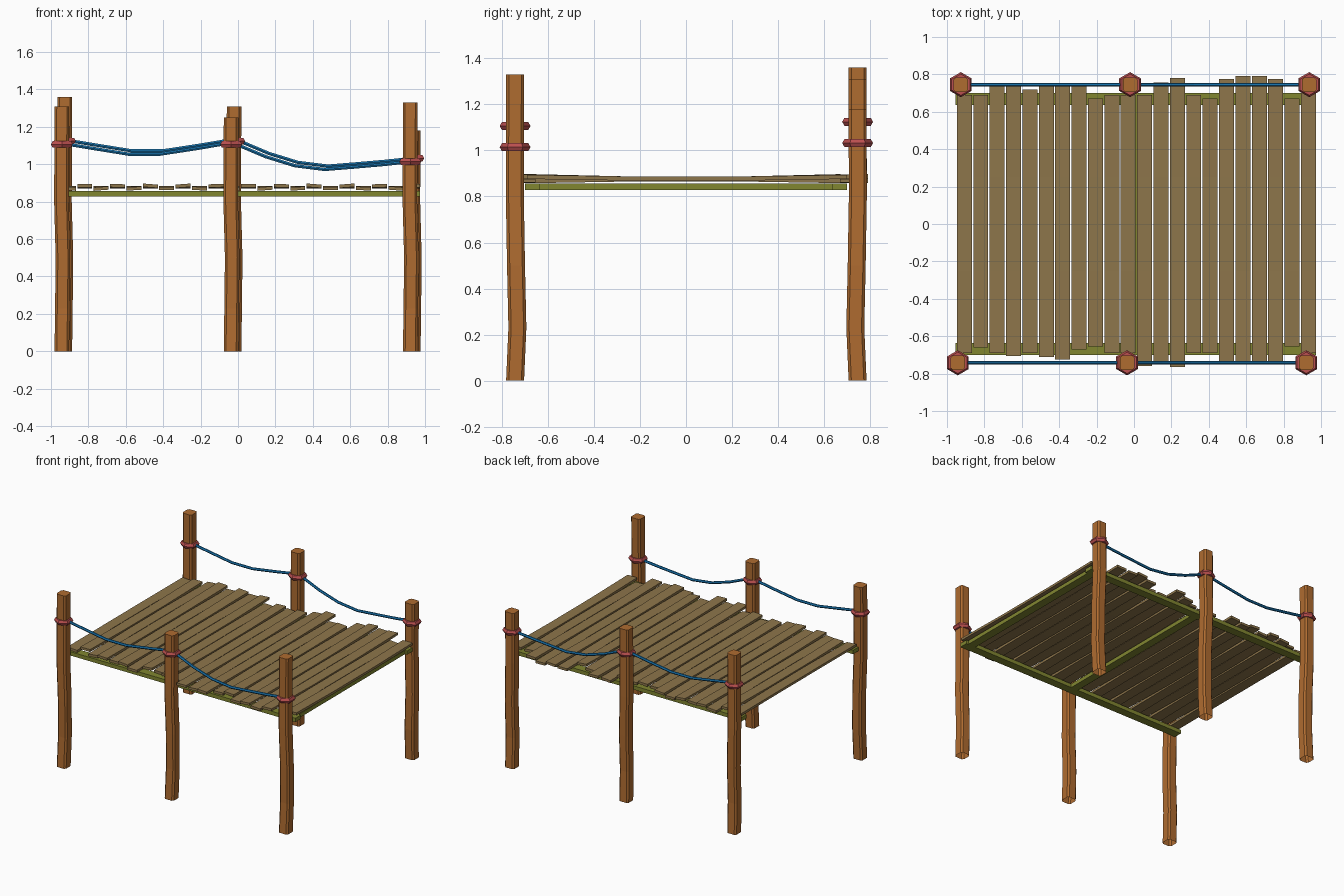
import bpy, bmesh, math
from math import cos, sin, pi

if "Cube" in bpy.data.objects:
    bpy.data.objects.remove(bpy.data.objects["Cube"])


def material(name, rgb):
    m = bpy.data.materials.new(name)
    m.diffuse_color = (*rgb, 1)
    m.use_nodes = True
    m.node_tree.nodes["Principled BSDF"].inputs["Base Color"].default_value = m.diffuse_color
    return m


POST = material("post_wood", (0.43, 0.15, 0.03))
PLANK = material("plank_wood", (0.27, 0.18, 0.07))
BEAM = material("beam_wood", (0.22, 0.24, 0.03))
ROPE = material("rope_blue", (0.01, 0.19, 0.46))
WRAP = material("wrap_red", (0.50, 0.08, 0.08))


def loft(name, rings, mat, closed=False, cap_start=True, cap_end=True):
    """Skin a list of equal-sized point rings into a flat-shaded mesh."""
    bm = bmesh.new()
    vs = [[bm.verts.new(p) for p in r] for r in rings]
    n = len(vs[0])
    for i in range(len(vs) if closed else len(vs) - 1):
        a, b = vs[i], vs[(i + 1) % len(vs)]
        for j in range(n):
            k = (j + 1) % n
            bm.faces.new((a[j], a[k], b[k], b[j]))
    if not closed:
        if cap_start:
            bm.faces.new(vs[0][::-1])
        if cap_end:
            bm.faces.new(vs[-1])
    bmesh.ops.recalc_face_normals(bm, faces=bm.faces)
    me = bpy.data.meshes.new(name)
    bm.to_mesh(me)
    bm.free()
    me.materials.append(mat)
    ob = bpy.data.objects.new(name, me)
    bpy.context.collection.objects.link(ob)
    return ob


def box(name, x0, x1, y0, y1, z0, z1, mat):
    return loft(name, [[(x0, y0, z), (x1, y0, z), (x1, y1, z), (x0, y1, z)]
                       for z in (z0, z1)], mat)


# crooked posts: chamfered square section, slight bend low down
def post(name, x, y, top):
    h, c = 0.039, 0.027
    section = [(h, -c), (h, c), (c, h), (-c, h), (-h, c), (-h, -c), (-c, -h), (c, -h)]
    s = 1 if y > 0 else -1
    bends = [(0, 0, 0), (0.23, 0.003, -0.010), (0.5, 0.006, -0.004),
             (0.8, -0.002, 0.001), (top, 0, 0)]
    rings = [[(x + dx + px, y + s * dy + py, z) for px, py in section]
             for z, dx, dy in bends]
    loft(name, rings, POST, cap_start=False)


# hexagonal rope wrap around a post
def wrap(name, x, y, z, major=0.047, minor=0.020):
    rings = []
    for i in range(6):
        a = pi / 2 + i * pi / 3
        ring = []
        for j in range(6):
            b = j * pi / 3
            r = major + minor * cos(b)
            ring.append((x + r * cos(a), y + r * sin(a), z + minor * sin(b)))
        rings.append(ring)
    loft(name, rings, WRAP, closed=True)


# sagging rope as a six-sided tube in the xz plane
def rope(name, y, pts, r=0.010):
    rings = []
    for i, (x, z) in enumerate(pts):
        x0, z0 = pts[max(i - 1, 0)]
        x1, z1 = pts[min(i + 1, len(pts) - 1)]
        t = math.atan2(z1 - z0, x1 - x0)
        rings.append([(x - sin(t) * r * sin(k * pi / 3), y + r * cos(k * pi / 3),
                       z + cos(t) * r * sin(k * pi / 3)) for k in range(6)])
    loft(name, rings, ROPE)


sides = [("front", -0.742, -0.016, 0.0, (1.31, 1.25, 1.33)),
         ("back", 0.745, 0.0, 0.018, (1.36, 1.31, 1.18))]
left_span = [(-0.926, 1.112), (-0.75, 1.083), (-0.57, 1.054), (-0.40, 1.054),
             (-0.21, 1.083), (-0.02, 1.115)]
right_span = [(-0.02, 1.118), (0.165, 1.040), (0.32, 0.992), (0.48, 0.972),
              (0.64, 0.985), (0.79, 0.998), (0.937, 1.014)]
for side, y, dx, dz, tops in sides:
    for label, x, wz, top in zip(("left", "middle", "right"), (-0.926, -0.021, 0.937),
                                 (1.106, 1.106, 1.014), tops):
        post(f"{side}_{label}_post", x + dx, y, top)
        wrap(f"{side}_{label}_wrap", x + dx, y, wz + dz)
    for label, span in (("left", left_span), ("right", right_span)):
        rope(f"{side}_{label}_rope", y, [(x + dx, z + dz) for x, z in span])

# support beams under the deck
for side, s in (("front", -1), ("back", 1)):
    y0, y1 = sorted((s * 0.637, s * 0.70))
    box(f"{side}_beam", -0.955, 0.972, y0, y1, 0.828, 0.857, BEAM)
box("middle_cross_beam", -0.03, 0.03, -0.637, 0.637, 0.828, 0.857, BEAM)
box("right_cross_beam", 0.892, 0.955, -0.637, 0.637, 0.828, 0.857, BEAM)

# deck planks with uneven ends, alternating slightly in height
back_ends = [.69, .69, .74, .74, .72, .74, .74, .74, .67, .69, .69,
             .69, .757, .78, .69, .67, .775, .79, .79, .775, .67, .70]
front_ends = [.69, .66, .69, .705, .69, .71, .725, .67, .655, .69, .69,
              .76, .74, .765, .69, .69, .74, .75, .75, .735, .655, .69]
for k, (yb, yf) in enumerate(zip(back_ends, front_ends)):
    x = -0.907 + 0.0876 * k
    lift = 0.007 if k % 2 else -0.004
    tilt = 0.0015 * ((k * 7) % 5 - 2)
    rings = []
    for y, d in ((-yf, lift), (-0.25, 0), (0.25, 0), (yb, lift)):
        z = 0.876 + d + (0.002 if k % 2 else -0.002)
        t = tilt if d else 0
        rings.append([(x - 0.04, y, z - 0.009 - t), (x + 0.04, y, z - 0.009 + t),
                      (x + 0.04, y, z + 0.009 + t), (x - 0.04, y, z + 0.009 - t)])
    loft(f"deck_plank_{k + 1}", rings, PLANK)
